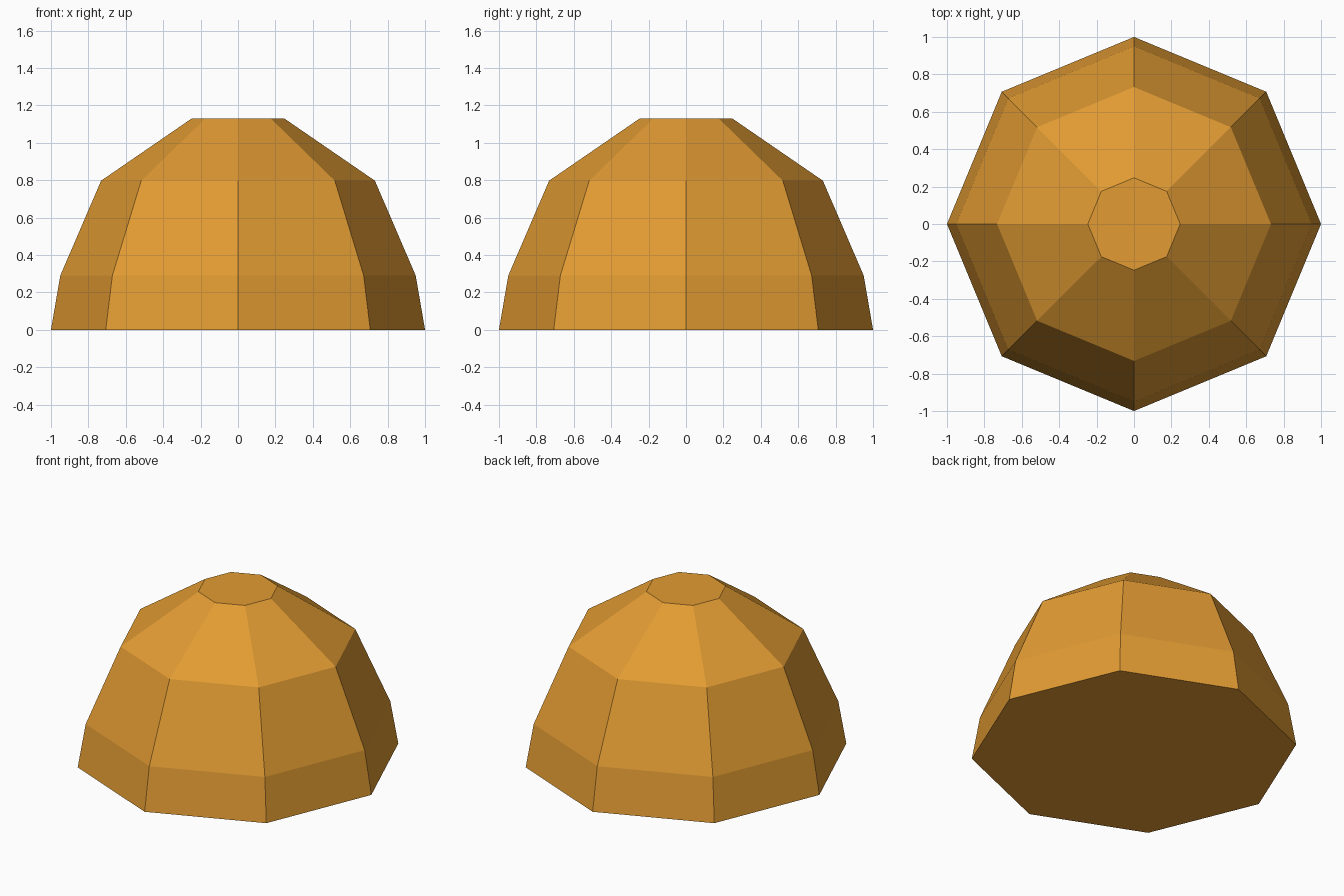
import bpy, bmesh, math

if "Cube" in bpy.data.objects:
    bpy.data.objects.remove(bpy.data.objects["Cube"])

SIDES = 8
# Dome profile: (radius, height) from base to flat top
PROFILE = [(1.0, 0.0), (0.95, 0.29), (0.732, 0.797), (0.247, 1.13)]

amber = bpy.data.materials.new("amber")
amber.diffuse_color = (0.76, 0.33, 0.033, 1)
amber.use_nodes = True
amber.node_tree.nodes["Principled BSDF"].inputs["Base Color"].default_value = amber.diffuse_color

# Octagonal faceted dome, closed at top and bottom
bm = bmesh.new()
rings = []
for r, z in PROFILE:
    angles = [2 * math.pi * i / SIDES for i in range(SIDES)]
    rings.append([bm.verts.new((r * math.cos(a), r * math.sin(a), z)) for a in angles])
for low, high in zip(rings, rings[1:]):
    for i in range(SIDES):
        j = (i + 1) % SIDES
        bm.faces.new((low[i], low[j], high[j], high[i]))
bm.faces.new(rings[0][::-1])
bm.faces.new(rings[-1])

mesh = bpy.data.meshes.new("dome")
bm.to_mesh(mesh)
bm.free()
mesh.materials.append(amber)
dome = bpy.data.objects.new("dome", mesh)
bpy.context.collection.objects.link(dome)
